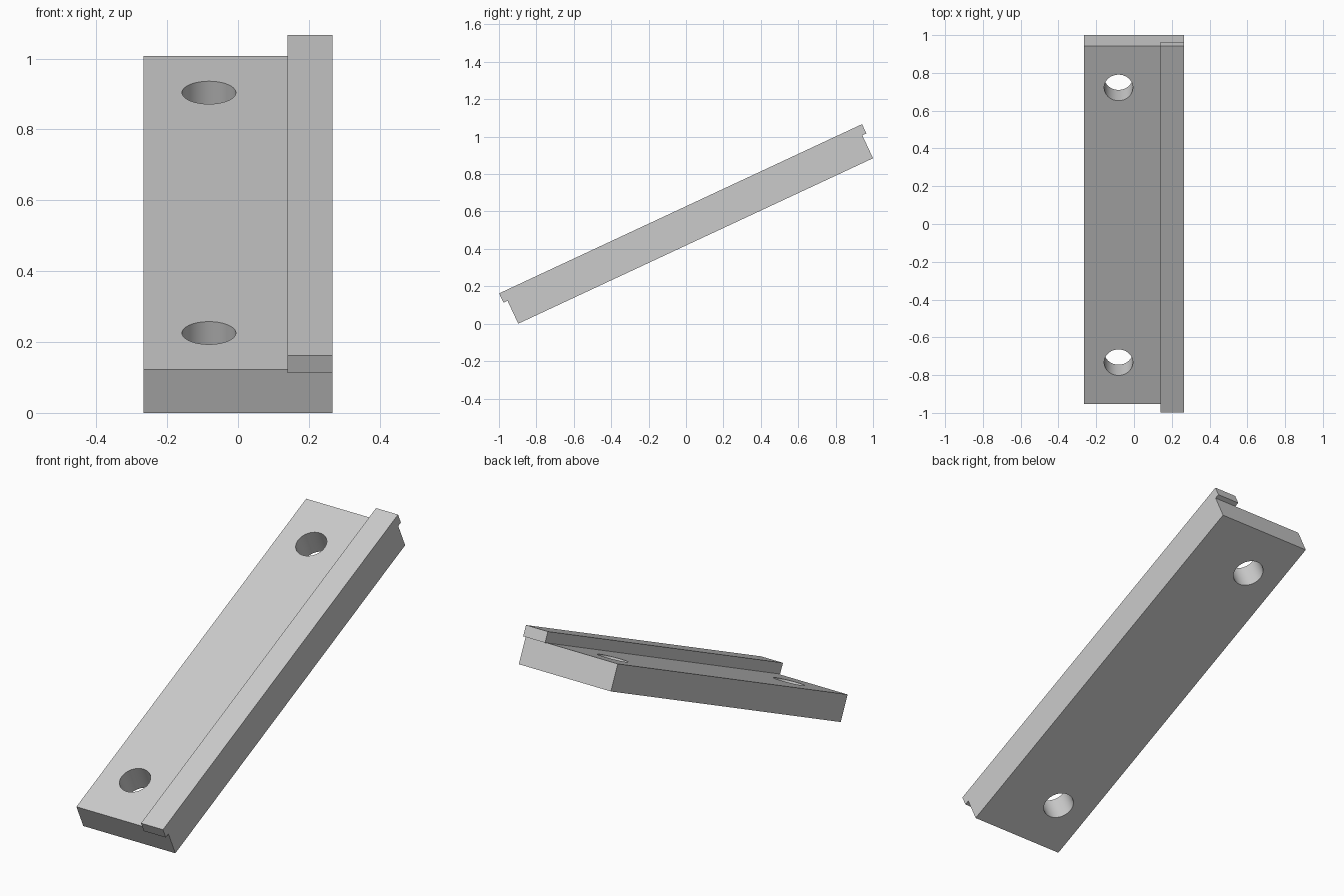
import bpy
import math
from mathutils import Matrix, Vector

cube = bpy.data.objects.get("Cube")
if cube:
    bpy.data.objects.remove(cube, do_unlink=True)

TILT = math.radians(25)
LENGTH, HALF_W = 2.093, 0.266
BASE_T, RAIL_T = 0.135, 0.19      # heights above the underside
RAIL_X, OVERHANG = 0.139, 0.024
HOLE_X, HOLE_R, HOLE_END = -0.082, 0.076, 0.244

# Sloping frame whose origin is the lower front edge of the base
slope = Matrix.Translation((0, -0.897, 0)) @ Matrix.Rotation(TILT, 4, 'X')

grey = bpy.data.materials.new("grey")
grey.use_nodes = True
colour = (0.6, 0.6, 0.6, 1)
grey.diffuse_color = colour
grey.node_tree.nodes["Principled BSDF"].inputs["Base Color"].default_value = colour


def box(name, low, high):
    low, high = Vector(low), Vector(high)
    bpy.ops.mesh.primitive_cube_add(size=1)
    ob = bpy.context.object
    ob.name = name
    ob.data.transform(Matrix.Translation((low + high) / 2)
                      @ Matrix.Diagonal((high - low).to_4d()))
    ob.data.materials.append(grey)
    ob.matrix_world = slope
    return ob


# Flat bar
base = box("base_bar", (-HALF_W, 0, 0), (HALF_W, LENGTH, BASE_T))

# Raised edge strip, slightly longer than the bar
box("side_rail", (RAIL_X, -OVERHANG, BASE_T),
    (HALF_W, LENGTH + OVERHANG, RAIL_T))

# Two through holes, one near each end
for label, y in (("front", HOLE_END), ("back", LENGTH - HOLE_END)):
    bpy.ops.mesh.primitive_cylinder_add(vertices=64, radius=HOLE_R, depth=0.5)
    cutter = bpy.context.object
    cutter.name = label + "_hole_cutter"
    cutter.data.materials.append(grey)
    cutter.matrix_world = slope @ Matrix.Translation((HOLE_X, y, BASE_T / 2))
    cutter.hide_render = True
    cutter.hide_set(True)
    cut = base.modifiers.new(label + "_hole", 'BOOLEAN')
    cut.operation = 'DIFFERENCE'
    cut.solver = 'EXACT'
    cut.object = cutter

# Apply the cuts, drop the helpers, and smooth only the hole walls
bpy.ops.object.select_all(action='DESELECT')
base.select_set(True)
bpy.context.view_layer.objects.active = base
for cut in list(base.modifiers):
    cutter = cut.object
    bpy.ops.object.modifier_apply(modifier=cut.name)
    bpy.data.objects.remove(cutter, do_unlink=True)
bpy.ops.object.shade_smooth_by_angle(angle=math.radians(30))
